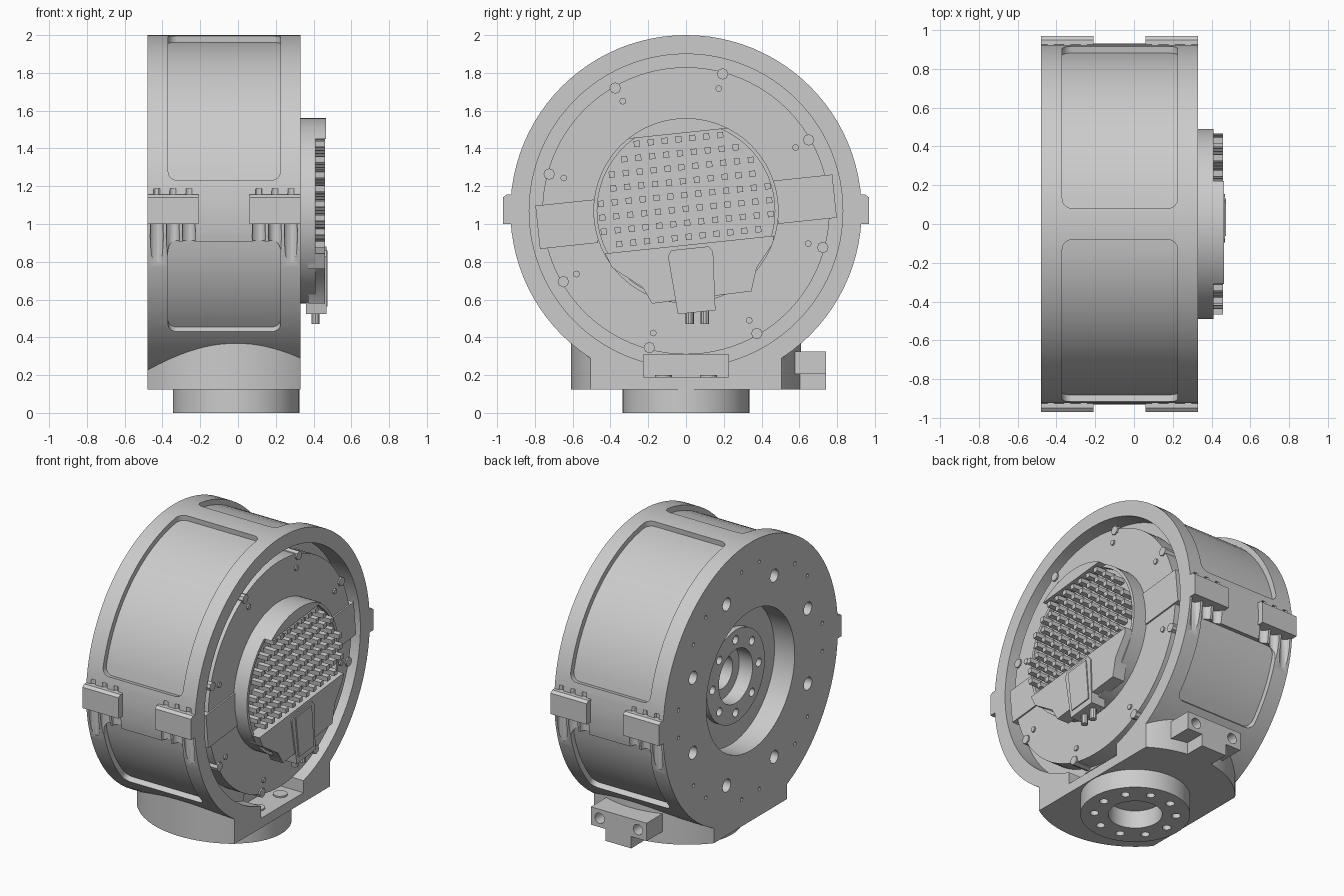
import bpy, bmesh
from math import sin, cos, pi, radians, sqrt
from mathutils import Matrix, Vector

if "Cube" in bpy.data.objects:
    bpy.data.objects.remove(bpy.data.objects["Cube"])

AXIS_Z = 1.07          # height of the drum axis
TILT = radians(6)      # electronics sit slightly rotated

grey = bpy.data.materials.new("machined grey")
grey.use_nodes = True
grey.diffuse_color = (0.6, 0.6, 0.6, 1)
grey.node_tree.nodes["Principled BSDF"].inputs["Base Color"].default_value = (0.6, 0.6, 0.6, 1)


def finish(bm, name, smooth=True):
    bmesh.ops.recalc_face_normals(bm, faces=bm.faces)
    me = bpy.data.meshes.new(name)
    bm.to_mesh(me)
    bm.free()
    me.materials.append(grey)
    ob = bpy.data.objects.new(name, me)
    bpy.context.collection.objects.link(ob)
    if smooth:
        shade(ob)
    return ob


def shade(ob):
    bpy.ops.object.select_all(action='DESELECT')
    ob.select_set(True)
    bpy.context.view_layer.objects.active = ob
    bpy.ops.object.shade_smooth_by_angle(angle=radians(30))


def prism(bm, pts, x0, x1, tilt=0, z=0):
    """Extrude a y-z outline along x, optionally tilted about the x axis."""
    c, s = cos(tilt), sin(tilt)
    ring = [(u * c - v * s, u * s + v * c + z) for u, v in pts]
    a = [bm.verts.new((x0, *p)) for p in ring]
    b = [bm.verts.new((x1, *p)) for p in ring]
    n = len(pts)
    faces = [bm.faces.new(a), bm.faces.new(b[::-1])]
    faces += [bm.faces.new((a[i], b[i], b[(i + 1) % n], a[(i + 1) % n])) for i in range(n)]
    bmesh.ops.recalc_face_normals(bm, faces=faces)
    return faces


def box(bm, x, y, z):
    return prism(bm, [(y[0], z[0]), (y[1], z[0]), (y[1], z[1]), (y[0], z[1])], *x)


def rod(bm, start, end, r, seg=16):
    a, b = Vector(start), Vector(end)
    turn = (b - a).to_track_quat('Z', 'Y').to_matrix().to_4x4()
    bmesh.ops.create_cone(bm, cap_ends=True, segments=seg, radius1=r, radius2=r,
                          depth=(b - a).length, matrix=Matrix.Translation((a + b) / 2) @ turn)


def polar(r, deg):
    return r * cos(radians(deg)), AXIS_Z + r * sin(radians(deg))


def combine(target, bm, operation):
    """Apply a boolean and drop the helper."""
    tool = finish(bm, "helper", False)
    tool.hide_render = True
    mod = target.modifiers.new("cut", 'BOOLEAN')
    mod.operation, mod.solver, mod.object = operation, 'EXACT', tool
    bpy.ops.object.select_all(action='DESELECT')
    target.select_set(True)
    bpy.context.view_layer.objects.active = target
    bpy.ops.object.modifier_apply(modifier=mod.name)
    bpy.data.objects.remove(tool)


# Drum: one profile turned about the x axis
profile = [(-.1, .11), (-.27, .11), (-.27, .18), (-.37, .18), (-.37, .31), (-.33, .31),
           (-.33, .47), (-.48, .47), (-.48, .93), (.33, .93), (.33, .83), (.2, .83),
           (.2, .76), (.31, .76), (.31, .49), (.41, .49), (.41, .47), (.38, .47)]
N = 96
bm = bmesh.new()
rings = [[bm.verts.new((x, *polar(r, 360 * i / N))) for i in range(N)] for x, r in profile]
for a, b in zip(rings, rings[1:]):
    for i in range(N):
        bm.faces.new((a[i], a[(i + 1) % N], b[(i + 1) % N], b[i]))
bm.faces.new(rings[0])
bm.faces.new(rings[-1])
drum = finish(bm, "drum_housing", False)

# Foot: upright cylinder with flattened sides, hollowed to fit the drum
foot_bm = bmesh.new()
rod(foot_bm, (-.01, 0, .125), (-.01, 0, .5), .61, seg=96)
foot = finish(foot_bm, "foot", False)
cut = bmesh.new()
box(cut, (-.48, .33), (-1, 1), (0, 1))
combine(foot, cut, 'INTERSECT')
cut = bmesh.new()
rod(cut, (-1, 0, AXIS_Z), (1, 0, AXIS_Z), .88, seg=96)
combine(foot, cut, 'DIFFERENCE')
joined = bmesh.new()
joined.from_mesh(foot.data)
bpy.data.objects.remove(foot)
combine(drum, joined, 'UNION')

# Cutters: rounded side windows, cable pocket, bolt holes
cut = bmesh.new()
for start, end in ((10, 85), (95, 170), (190, 223.5), (316.5, 350)):
    steps = round((end - start) / 5)
    angles = [start + (end - start) * i / steps for i in range(steps + 1)]
    outline = [polar(.895, d) for d in angles] + [polar(1.05, d) for d in reversed(angles)]
    faces = prism(cut, outline, -.37, .225)
    corners = []
    for e in {e for f in faces for e in f.edges}:
        p, q = (v.co for v in e.verts)
        if abs(p.x - q.x) < .001 and (p - q).length > .14:
            corners.append(e)
    bmesh.ops.bevel(cut, geom=corners, offset=.05, segments=6, affect='EDGES', profile=.5)
box(cut, (.13, .5), (-.225, .225), (.19, .31))
for y in (-.12, .12):
    rod(cut, (.23, y, .15), (.23, y, .2), .045)
for i in range(8):
    y, z = polar(.66, 22.5 + 45 * i)
    rod(cut, (-.6, y, z), (-.36, y, z), .043, seg=20)
    y, z = polar(.245, 45 * i)
    rod(cut, (-.45, y, z), (-.3, y, z), .028)
    for off in (-7, 7):
        y, z = polar(.77, 45 * i + off)
        rod(cut, (-.6, y, z), (-.45, y, z), .013, seg=8)
combine(drum, cut, 'DIFFERENCE')

# Clamp lugs on both sides, with screw pockets above and flutes below
lugs, cut = bmesh.new(), bmesh.new()
for s in (-1, 1):
    for x0 in (-.48, .06):
        prism(lugs, [(s * y, z) for y, z in
                     ((.87, 1), (.97, 1), (.97, 1.14), (.95, 1.155), (.87, 1.155))], x0, x0 + .27)
        for k in range(3):
            x = x0 + .05 + .085 * k
            rod(cut, (x, s * .93, 1.1), (x, s * .93, 1.187), .018, seg=12)
            rod(cut, (x, s * .92, .8), (x, s * .92, 1.05), .035, seg=12)
combine(drum, cut, 'DIFFERENCE')
shade(drum)
finish(lugs, "clamp_lugs")

# Mounting flange below the foot
bm = bmesh.new()
rod(bm, (-.01, 0, 0), (-.01, 0, .14), .335, seg=64)
flange = finish(bm, "mounting_flange", False)
cut = bmesh.new()
rod(cut, (-.01, 0, -.1), (-.01, 0, .12), .165, seg=48)
for i in range(10):
    x, y = .25 * cos(i * pi / 5), .25 * sin(i * pi / 5)
    rod(cut, (x - .01, y, -.1), (x - .01, y, .08), .027)
combine(flange, cut, 'DIFFERENCE')
shade(flange)

# Cable bracket at the back of the foot
bm = bmesh.new()
box(bm, (-.225, .19), (.56, .74), (.205, .325))
bracket = finish(bm, "cable_bracket", False)
bm = bmesh.new()
box(bm, (-.11, .08), (.56, .74), (.125, .26))
combine(bracket, bm, 'UNION')
cut = bmesh.new()
for x in (-.16, .125):
    rod(cut, (x, .62, .265), (x, .8, .265), .035)
combine(bracket, cut, 'DIFFERENCE')
shade(bracket)

# Cover plate bolts and side pads
bm = bmesh.new()
for i in range(8):
    for r, size in ((.75, .03), (.67, .018)):
        y, z = polar(r, 30 + 45 * i)
        rod(bm, (.2, y, z), (.32, y, z), size, seg=8)
finish(bm, "cover_bolts")
bm = bmesh.new()
for s in (-1, 1):
    prism(bm, [(s * u, v) for u, v in ((.48, -.12), (.79, -.12), (.79, .11), (.48, .11))],
          .26, .32, TILT, AXIS_Z)
finish(bm, "cover_pads")

# Heat sink pins inside the hub circle
bm = bmesh.new()
for i in range(-6, 7):
    for j in range(-2, 6):
        u, v = i * .074, j * .074 + .01
        if sqrt(u * u + v * v) < .46 and -.15 < v < .395:
            prism(bm, [(u + a * .016, v + b * .016) for a, b in ((-1, -1), (1, -1), (1, 1), (-1, 1))],
                  .37, .46, TILT, AXIS_Z)
finish(bm, "heat_sink_pins", False)

# Hub cap segment above the pins
bm = bmesh.new()
arc = [(.49 * cos(radians(d)), .49 * sin(radians(d))) for d in range(57, 124, 3)]
prism(bm, arc, .37, .465, TILT, AXIS_Z)
finish(bm, "hub_cap")

# Electronics panel below the pins
bm = bmesh.new()
prism(bm, [(-.45, -.18), (.45, -.18), (.44, -.22), (.34, -.34), (.3, -.46), (-.23, -.47),
           (-.27, -.38), (-.42, -.26)], .37, .46, TILT, AXIS_Z)
finish(bm, "electronics_panel")

# Connector with raised lid and two cable ends
bm = bmesh.new()
prism(bm, [(-.1, -.2), (.1, -.2), (.12, -.23), (.1, -.54), (-.1, -.54), (-.12, -.23)],
      .36, .468, TILT, AXIS_Z)
prism(bm, [(-.085, -.22), (.085, -.22), (.08, -.5), (-.08, -.5)], .46, .475, TILT, AXIS_Z)
for y in (.02, .1):
    rod(bm, (.41, y, .47), (.41, y, .56), .022, seg=10)
finish(bm, "connector")
